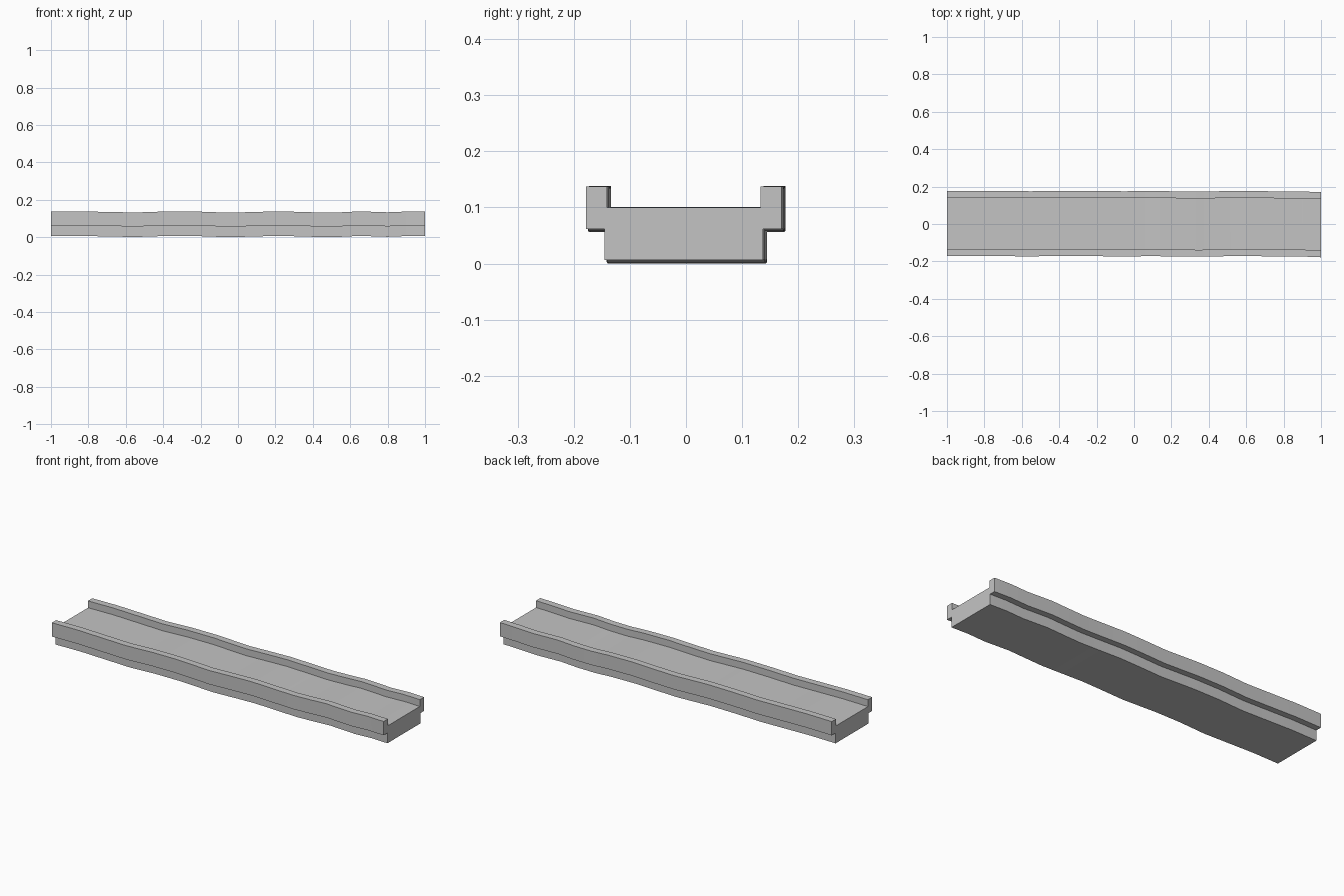
import bpy
import bmesh

cube = bpy.data.objects.get("Cube")
if cube:
    bpy.data.objects.remove(cube, do_unlink=True)

grey = bpy.data.materials.new("stone grey")
grey.use_nodes = True
colour = (0.55, 0.55, 0.55, 1)
grey.diffuse_color = colour
bsdf = next(n for n in grey.node_tree.nodes if n.type == "BSDF_PRINCIPLED")
bsdf.inputs["Base Color"].default_value = colour

# Half cross-section (y, z) of the channel, from the underside up to the floor
HALF = [(0.141, 0.006), (0.141, 0.062), (0.174, 0.062),
        (0.174, 0.137), (0.137, 0.137), (0.137, 0.100)]
PROFILE = HALF + [(-y, z) for y, z in reversed(HALF)]

# Stations along the length: x, sideways drift, vertical drift
STATIONS = [
    (-1.0, 0.003, 0.001), (-0.85, 0.003, 0.003), (-0.7, 0.002, 0),
    (-0.55, 0.001, -0.003), (-0.4, 0.003, 0.002), (-0.25, 0.002, 0.003),
    (-0.05, 0.001, -0.004), (0.1, 0.002, 0), (0.2, 0.001, 0.003),
    (0.35, -0.001, 0), (0.45, 0.001, -0.004), (0.55, 0.003, -0.002),
    (0.65, 0.002, 0.003), (0.8, 0, -0.002), (0.9, 0, 0.002),
    (1.0, -0.004, 0.002),
]


def sweep(name, profile, stations):
    """Join a ring of vertices at each station and cap both ends."""
    bm = bmesh.new()
    rings = [[bm.verts.new((x, y + dy, max(0, z + dz))) for y, z in profile]
             for x, dy, dz in stations]
    count = len(profile)
    for a, b in zip(rings, rings[1:]):
        for i in range(count):
            j = (i + 1) % count
            bm.faces.new((a[i], a[j], b[j], b[i]))
    for ring in (rings[0], rings[-1]):
        bm.faces.new(ring)
    bmesh.ops.recalc_face_normals(bm, faces=bm.faces)
    mesh = bpy.data.meshes.new(name)
    bm.to_mesh(mesh)
    bm.free()
    mesh.materials.append(grey)
    obj = bpy.data.objects.new(name, mesh)
    bpy.context.collection.objects.link(obj)
    return obj


# Bridge deck with raised, overhanging kerbs
deck = sweep("bridge_deck", PROFILE, STATIONS)
# Settle the lowest point on the ground
lowest = min(v.co.z for v in deck.data.vertices)
for v in deck.data.vertices:
    v.co.z -= lowest

bpy.ops.object.select_all(action="DESELECT")
deck.select_set(True)
bpy.context.view_layer.objects.active = deck
bpy.ops.object.shade_smooth_by_angle(angle=0.52)
